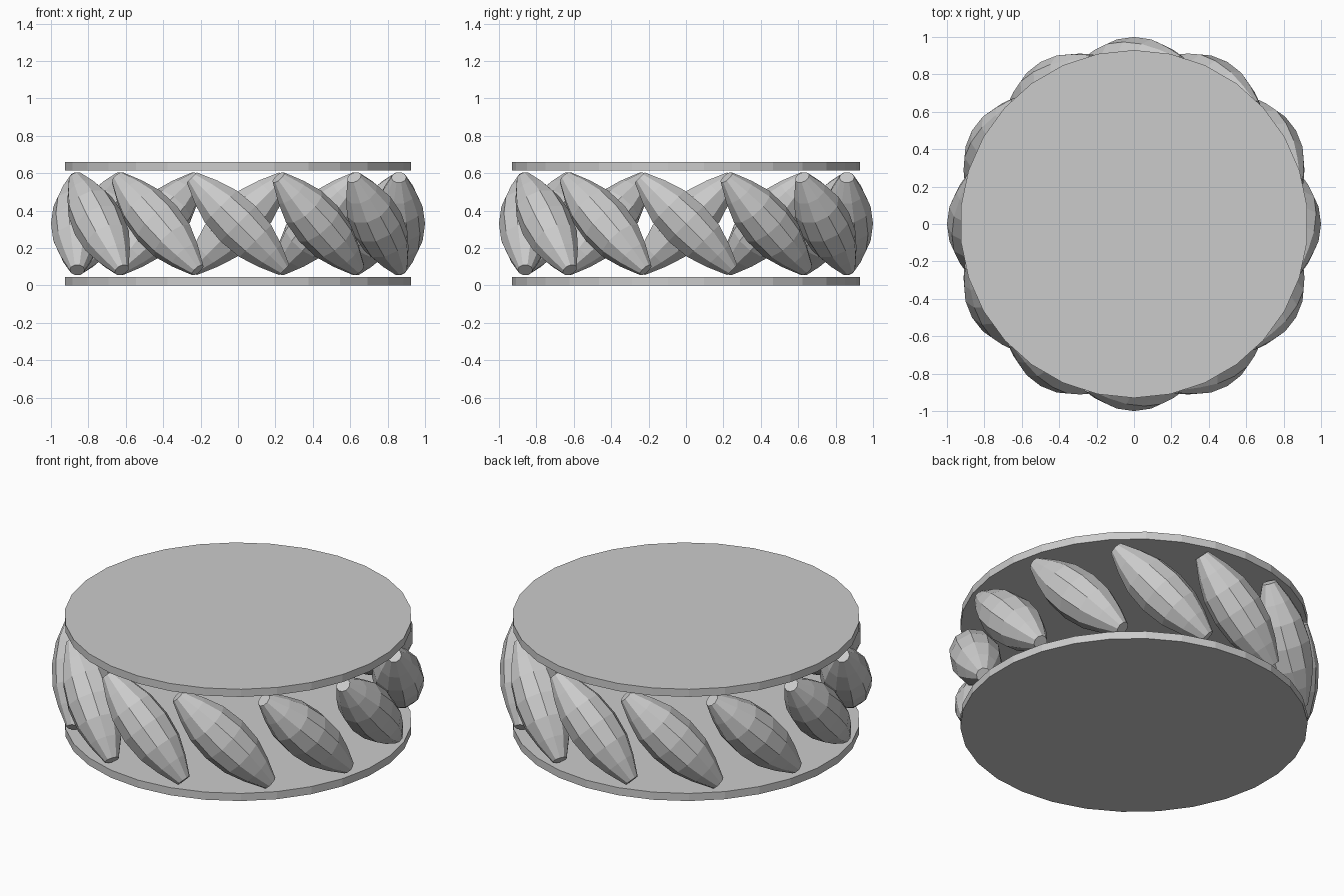
import bpy, bmesh, math
from mathutils import Matrix

cube = bpy.data.objects.get("Cube")
if cube:
    bpy.data.objects.remove(cube, do_unlink=True)

grey = bpy.data.materials.new("light_grey")
grey.use_nodes = True
COLOUR = (0.6, 0.6, 0.6, 1)
grey.diffuse_color = COLOUR
grey.node_tree.nodes["Principled BSDF"].inputs["Base Color"].default_value = COLOUR

MID_Z = 0.33
ROLLERS = 12
SIDES = 10


def add_object(name, bm):
    bmesh.ops.recalc_face_normals(bm, faces=bm.faces[:])
    mesh = bpy.data.meshes.new(name)
    bm.to_mesh(mesh)
    bm.free()
    mesh.materials.append(grey)
    obj = bpy.data.objects.new(name, mesh)
    bpy.context.collection.objects.link(obj)
    return obj


# Thin round side plates
def plate(name, z):
    bm = bmesh.new()
    bmesh.ops.create_cone(bm, cap_ends=True, segments=30, radius1=0.93, radius2=0.93,
                          depth=0.045, matrix=Matrix.Translation((0, 0, z)))
    return add_object(name, bm)


plate("bottom_plate", 0.0225)
plate("top_plate", 0.6375)

# Barrel roller: rings along the local z axis, capped at both ends
half = [(0.13, 0.127), (0.24, 0.09), (0.35, 0.04)]
profile = [(-t, r) for t, r in reversed(half)] + [(0, 0.14)] + half


def roller(name, matrix):
    bm = bmesh.new()
    rings = []
    for t, r in profile:
        angles = [2 * math.pi * i / SIDES for i in range(SIDES)]
        rings.append([bm.verts.new((r * math.cos(a), r * math.sin(a), t)) for a in angles])
    for low, high in zip(rings, rings[1:]):
        for i in range(SIDES):
            j = (i + 1) % SIDES
            bm.faces.new((low[i], low[j], high[j], high[i]))
    bm.faces.new(rings[0])
    bm.faces.new(rings[-1])
    bm.transform(matrix)
    return add_object(name, bm)


# Ring of rollers, each tilted 45 degrees about its outward direction
for k in range(ROLLERS):
    place = (Matrix.Rotation(2 * math.pi * k / ROLLERS, 4, 'Z')
             @ Matrix.Translation((0.86, 0, MID_Z))
             @ Matrix.Rotation(math.radians(45), 4, 'X'))
    roller(f"roller_{k + 1}", place)
